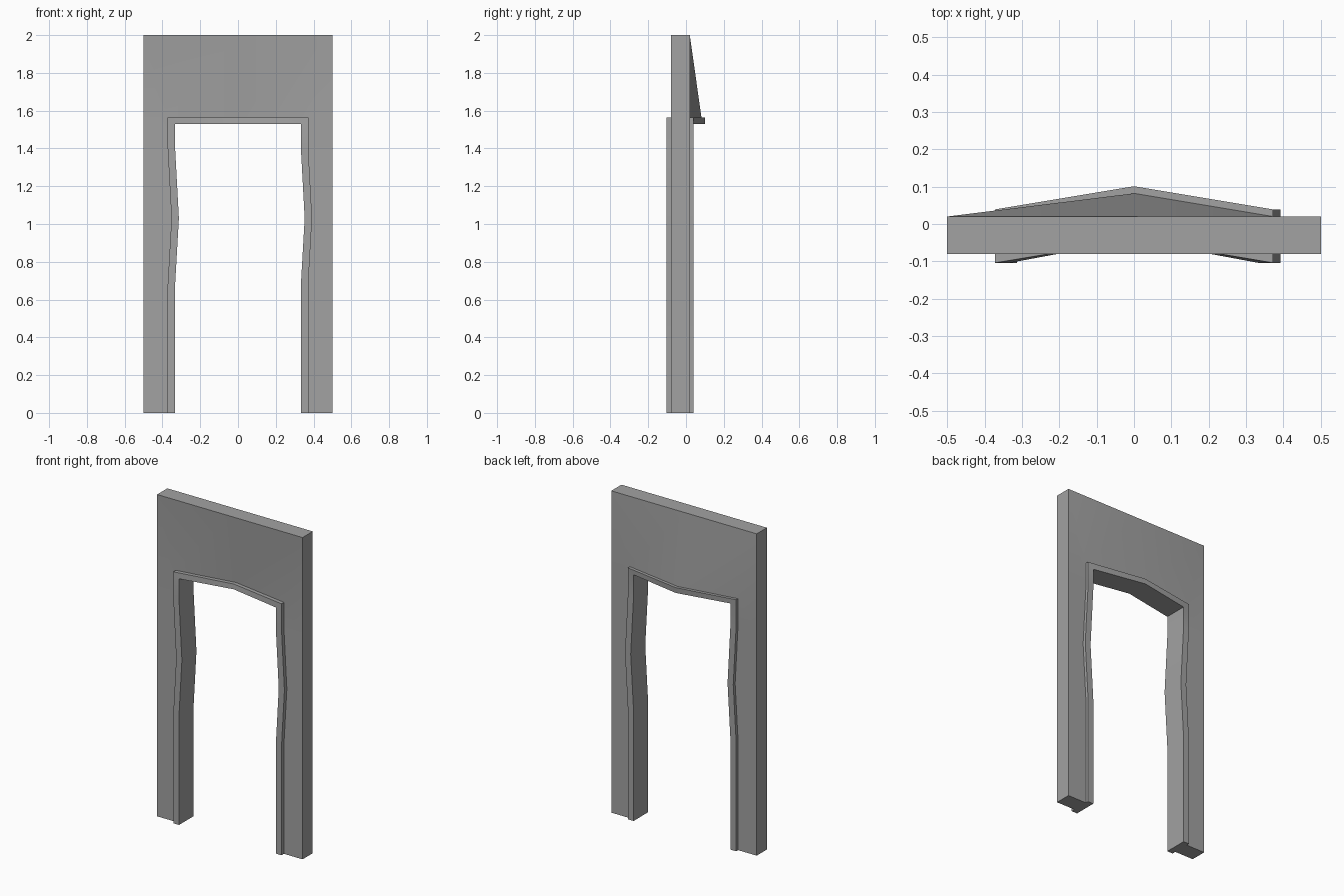
import bpy
import bmesh
import math

cube = bpy.data.objects.get("Cube")
if cube:
    bpy.data.objects.remove(cube, do_unlink=True)

grey = bpy.data.materials.new("plain_grey")
grey.use_nodes = True
colour = (0.36, 0.36, 0.36, 1)
grey.diffuse_color = colour
grey.node_tree.nodes["Principled BSDF"].inputs["Base Color"].default_value = colour

JAMB_Z = (0, 0.68, 1.03, 1.4)   # heights where the jambs kink
KINK = (0, 0, 0.02, 0)          # sideways shift at those heights
BULGE = 0.062                   # how far the lintel bows to the back


def arch(half, top, kink=1, bulge=0):
    """Path (x, z, back shift) up one jamb, over the lintel and down the other."""
    left = [(-half + kink * k, z, 0) for z, k in zip(JAMB_Z, KINK)]
    right = [(half + kink * k, z, 0) for z, k in zip(JAMB_Z, KINK)]
    lintel = [(-half, top, 0), (0, top, bulge), (half, top, 0)]
    return left + lintel + right[::-1]


def arch_solid(name, outer, inner, front, back):
    """Solid band between two arch paths, from front to back depth."""
    bm = bmesh.new()
    rings = []
    for ox, ix in zip(outer, inner):
        section = [(ox, front), (ox, back), (ix, back), (ix, front)]
        rings.append([bm.verts.new((p[0], y + p[2], p[1])) for p, y in section])
    for a, b in zip(rings, rings[1:]):
        for i in range(4):
            j = (i + 1) % 4
            bm.faces.new((a[i], a[j], b[j], b[i]))
    bm.faces.new(rings[0])
    bm.faces.new(rings[-1])
    bmesh.ops.recalc_face_normals(bm, faces=bm.faces)
    mesh = bpy.data.meshes.new(name)
    bm.to_mesh(mesh)
    bm.free()
    mesh.materials.append(grey)
    obj = bpy.data.objects.new(name, mesh)
    bpy.context.collection.objects.link(obj)
    bpy.ops.object.select_all(action="DESELECT")
    obj.select_set(True)
    bpy.context.view_layer.objects.active = obj
    bpy.ops.object.shade_smooth_by_angle(angle=math.radians(30))
    return obj


# Wall panel around the doorway, bowed above the opening
opening = arch(0.372, 1.563, bulge=BULGE)
arch_solid("wall", arch(0.5, 2, kink=0), opening, -0.08, 0.02)

# Door frame lining the opening, proud of the wall on both sides
arch_solid("door_frame", opening, arch(0.333, 1.53, bulge=BULGE), -0.104, 0.039)
